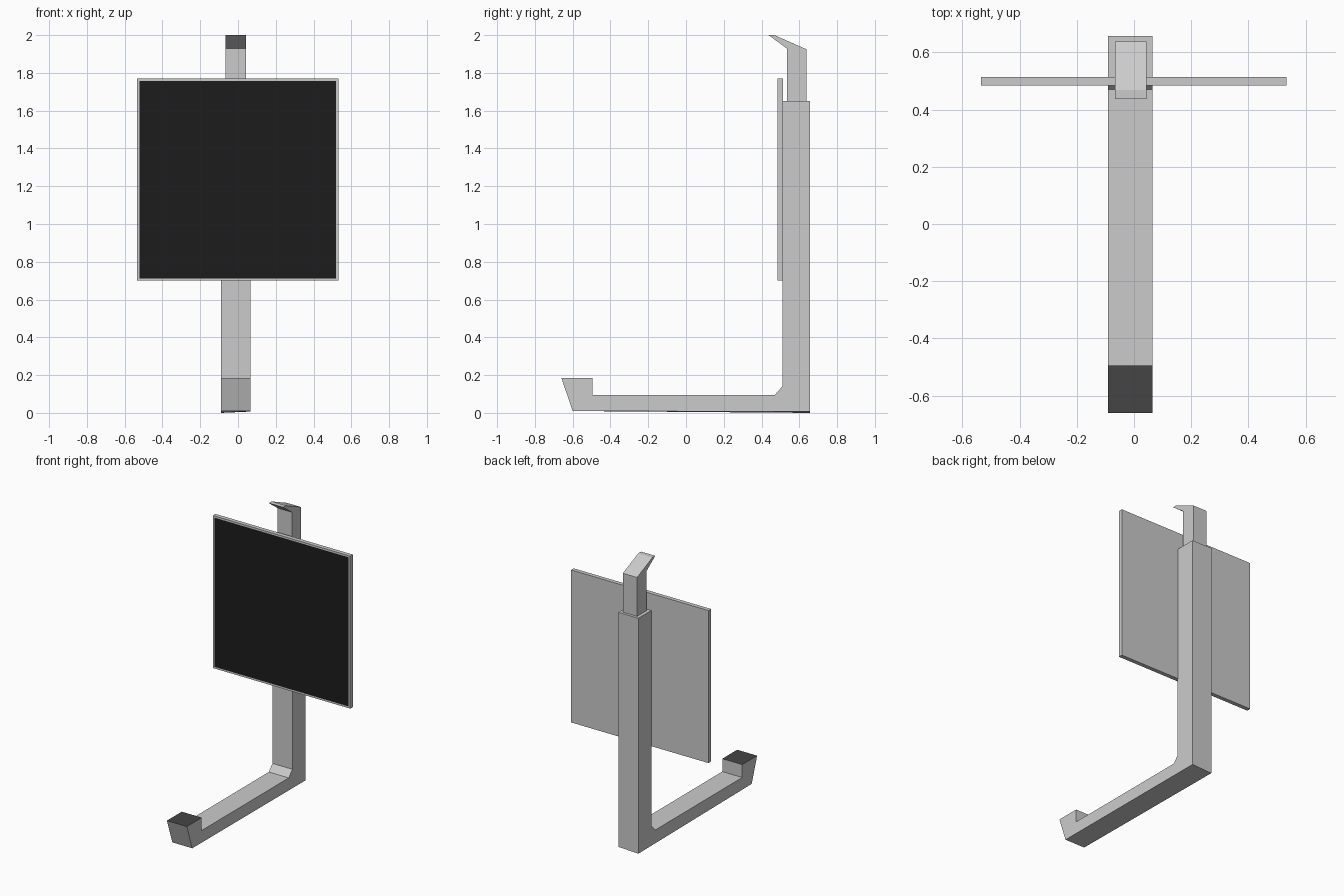
import bpy, bmesh
from mathutils import Vector

if "Cube" in bpy.data.objects:
    bpy.data.objects.remove(bpy.data.objects["Cube"])


def material(name, color):
    m = bpy.data.materials.new(name)
    m.diffuse_color = (*color, 1)
    m.use_nodes = True
    m.node_tree.nodes["Principled BSDF"].inputs["Base Color"].default_value = m.diffuse_color
    return m


def finish(name, bm, mats=()):
    bmesh.ops.recalc_face_normals(bm, faces=bm.faces)
    me = bpy.data.meshes.new(name)
    bm.to_mesh(me)
    bm.free()
    for m in mats:
        me.materials.append(m)
    ob = bpy.data.objects.new(name, me)
    bpy.context.collection.objects.link(ob)
    return ob


def extrude_profile(profile, x0, x1):
    """Extrude a (y, z) outline across x."""
    bm = bmesh.new()
    face = bm.faces.new([bm.verts.new((x0, y, z)) for y, z in profile])
    geom = bmesh.ops.extrude_face_region(bm, geom=[face])["geom"]
    moved = [v for v in geom if isinstance(v, bmesh.types.BMVert)]
    bmesh.ops.translate(bm, verts=moved, vec=(x1 - x0, 0, 0))
    return bm


body_mat = material("body_grey", (0.8, 0.8, 0.8))
pad_mat = material("pad_dark", (0.06, 0.06, 0.06))
screen_mat = material("screen_black", (0.012, 0.012, 0.012))

# L-shaped stand: upright post, long foot and raised toe
bm = extrude_profile([(-0.60, 0.01), (-0.66, 0.185), (-0.495, 0.185),
                      (-0.495, 0.095), (0.47, 0.095), (0.51, 0.14),
                      (0.51, 1.652), (0.657, 1.652), (0.657, 0.007)],
                     -0.09, 0.065)
for v in bm.verts:  # the heel dips slightly on one side
    if v.co.x < 0 and v.co.y > 0.6 and v.co.z < 0.05:
        v.co.z = 0
bmesh.ops.recalc_face_normals(bm, faces=bm.faces)
for f in bm.faces:  # dark pad on top of the toe
    c = f.calc_center_median()
    if f.normal.z > 0.9 and c.y < -0.5:
        f.material_index = 1
finish("stand", bm, (body_mat, pad_mat))

# Narrow neck with a forward-leaning pointed hook
bm = extrude_profile([(0.535, 1.64), (0.638, 1.64), (0.638, 1.925),
                      (0.468, 2.0), (0.437, 2.0), (0.535, 1.928)],
                     -0.067, 0.043)
finish("neck_hook", bm, (body_mat,))

# Thin square panel with a black inset screen on the front
bm = bmesh.new()
bmesh.ops.create_cube(bm, size=1)
bmesh.ops.scale(bm, vec=(1.066, 0.029, 1.07), verts=bm.verts)
bmesh.ops.translate(bm, vec=(-0.001, 0.499, 1.235), verts=bm.verts)
front = min(bm.faces, key=lambda f: f.calc_center_median().y)
bmesh.ops.inset_region(bm, faces=[front], thickness=0.017)
front.material_index = 1
finish("panel", bm, (body_mat, screen_mat))
